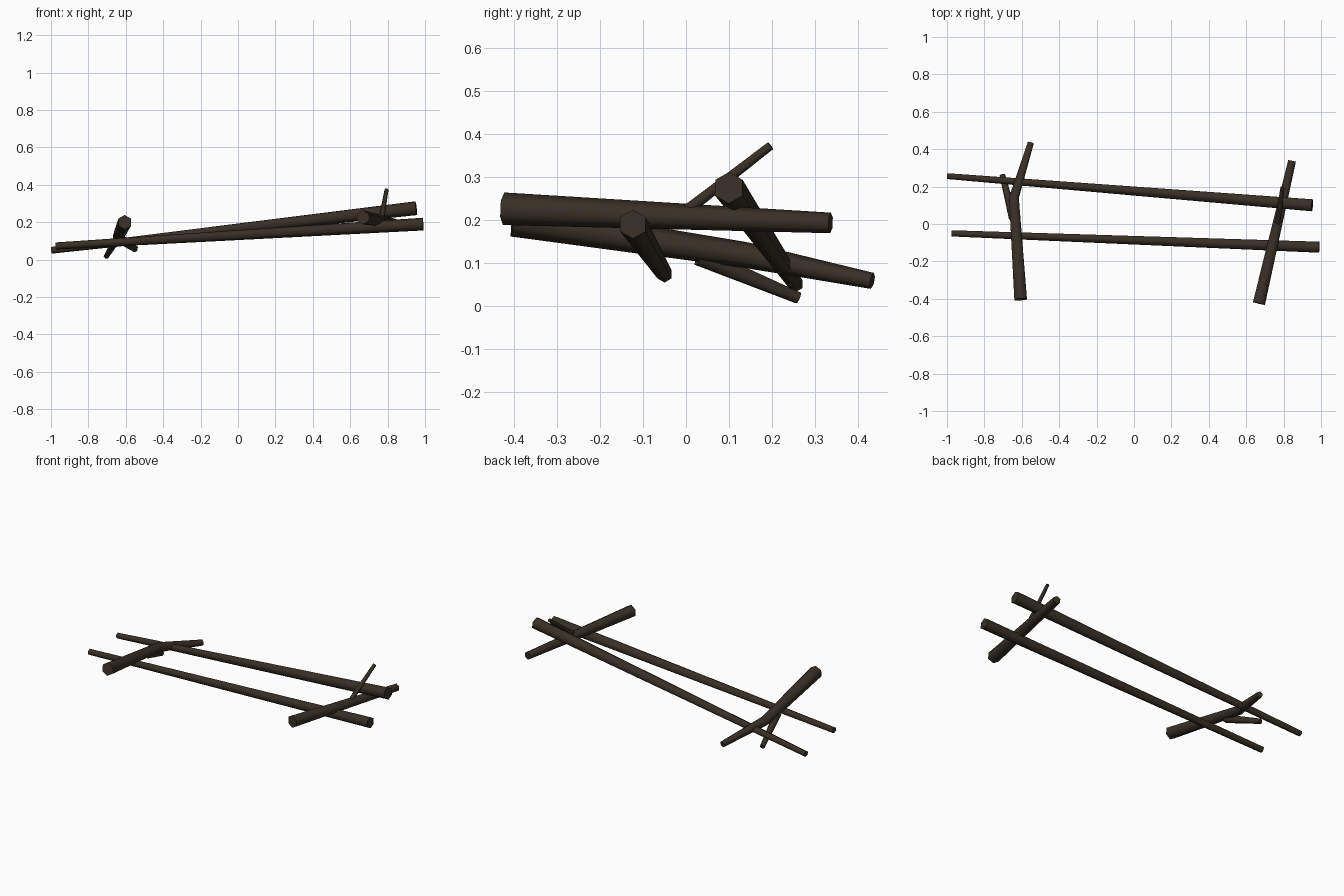
import bpy, bmesh, math
from mathutils import Vector

if "Cube" in bpy.data.objects:
    bpy.data.objects.remove(bpy.data.objects["Cube"])

bark = bpy.data.materials.new("dark_bark")
bark.diffuse_color = (0.040, 0.029, 0.019, 1)
bark.use_nodes = True
bark.node_tree.nodes["Principled BSDF"].inputs["Base Color"].default_value = bark.diffuse_color
SIDES = 6


def log(name, path, radii, turn=0.0):
    """Tapered six-sided log swept along a path of points."""
    pts = [Vector(p) for p in path]
    bm = bmesh.new()
    rings = []
    for i, (p, r) in enumerate(zip(pts, radii)):
        d = (pts[min(i + 1, len(pts) - 1)] - pts[max(i - 1, 0)]).normalized()
        u = d.cross(Vector((0, 0, 1))).normalized()
        v = u.cross(d)
        ring = []
        for k in range(SIDES):
            a = turn + 2 * math.pi * k / SIDES
            ring.append(bm.verts.new(p + r * (math.cos(a) * u + math.sin(a) * v)))
        rings.append(ring)
    for a, b in zip(rings, rings[1:]):
        for k in range(SIDES):
            n = (k + 1) % SIDES
            bm.faces.new((a[k], a[n], b[n], b[k]))
    bm.faces.new(rings[0])
    bm.faces.new(rings[-1])
    bmesh.ops.recalc_face_normals(bm, faces=bm.faces)
    me = bpy.data.meshes.new(name)
    bm.to_mesh(me)
    bm.free()
    me.materials.append(bark)
    ob = bpy.data.objects.new(name, me)
    bpy.context.collection.objects.link(ob)
    bpy.ops.object.select_all(action='DESELECT')
    ob.select_set(True)
    bpy.context.view_layer.objects.active = ob
    bpy.ops.object.shade_smooth_by_angle(angle=math.radians(65))
    return ob


# Two long poles, thicker at the right end
log("back_pole", [(-0.998, 0.256, 0.05), (0.953, 0.10, 0.275)], [0.018, 0.037], math.pi / 6)
log("front_pole", [(-0.975, -0.05, 0.073), (0.99, -0.124, 0.19)], [0.019, 0.034], math.pi / 6)

# Right cross log and its upward twig
log("right_cross_log", [(0.668, -0.425, 0.226), (0.845, 0.337, 0.193)], [0.038, 0.024], math.pi / 6)
log("right_twig", [(0.765, -0.02, 0.205), (0.794, 0.197, 0.373)], [0.015, 0.011])

# Left cross log, bent at the fork, with its side twig
log("left_cross_log", [(-0.606, -0.403, 0.200), (-0.642, 0.14, 0.118), (-0.552, 0.434, 0.058)],
    [0.039, 0.030, 0.019], math.pi / 6)
log("left_twig", [(-0.645, 0.03, 0.115), (-0.704, 0.262, 0.018)], [0.024, 0.015])
